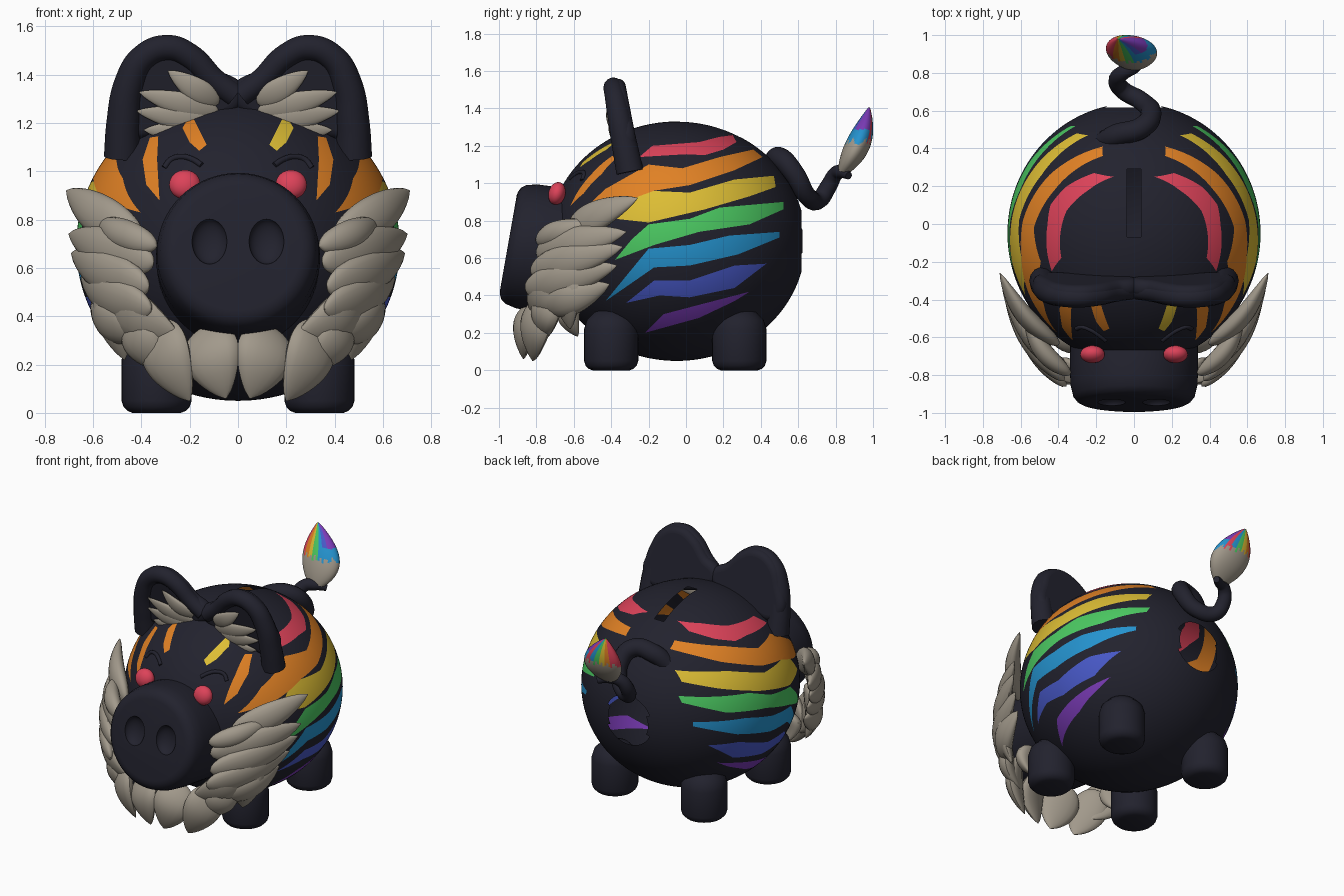
import bpy, bmesh
from math import sin, cos, pi, radians, hypot, sqrt
from mathutils import Vector, Matrix

if "Cube" in bpy.data.objects:
    bpy.data.objects.remove(bpy.data.objects["Cube"], do_unlink=True)


def make_material(name, rgb):
    mat = bpy.data.materials.new(name)
    mat.use_nodes = True
    mat.diffuse_color = (*rgb, 1)
    shader = mat.node_tree.nodes["Principled BSDF"]
    shader.inputs["Base Color"].default_value = (*rgb, 1)
    shader.inputs["Roughness"].default_value = 0.7
    return mat


COLOURS = dict(charcoal=(.016, .016, .027), beige=(.36, .32, .26), red=(.72, .055, .1),
               orange=(.75, .22, .018), yellow=(.72, .51, .035), green=(.07, .58, .12),
               blue=(.018, .29, .62), indigo=(.065, .1, .58), purple=(.2, .045, .48))
NAMES = list(COLOURS)
MATS = {name: make_material(name, rgb) for name, rgb in COLOURS.items()}
RAINBOW = NAMES[2:]
CENTRE, RADII = Vector((0, -.05, .69)), Vector((.67, .69, .64))


def activate(obj):
    bpy.ops.object.select_all(action='DESELECT')
    obj.select_set(True)
    bpy.context.view_layer.objects.active = obj


def smooth(obj, angle=40):
    activate(obj)
    bpy.ops.object.shade_smooth_by_angle(angle=radians(angle))


def mesh_object(name, bm, colours):
    mesh = bpy.data.meshes.new(name)
    bm.to_mesh(mesh)
    bm.free()
    obj = bpy.data.objects.new(name, mesh)
    bpy.context.collection.objects.link(obj)
    for colour in colours:
        mesh.materials.append(MATS[colour])
    smooth(obj)
    return obj


def loft(name, rings, colours, sides=24, rule=None):
    """Skin ellipses given as (centre, half axis, half axis)."""
    bm = bmesh.new()
    angles = [2 * pi * i / sides for i in range(sides)]
    loops = [[bm.verts.new(c + u * cos(a) + v * sin(a)) for a in angles] for c, u, v in rings]
    for low, high in zip(loops, loops[1:]):
        for i in range(sides):
            j = (i + 1) % sides
            bm.faces.new((low[i], low[j], high[j], high[i]))
    bm.faces.new(loops[0][::-1])
    bm.faces.new(loops[-1])
    bmesh.ops.recalc_face_normals(bm, faces=bm.faces)
    if rule:
        for face in bm.faces:
            face.material_index = rule(face.calc_center_median())
    return mesh_object(name, bm, colours)


def ellipsoid(name, centre, radii, colour, rotation=0):
    bm = bmesh.new()
    bmesh.ops.create_uvsphere(bm, u_segments=32, v_segments=16, radius=1)
    bm.transform(Matrix.Translation(centre) @ Matrix.Rotation(rotation, 4, 'X') @ Matrix.Diagonal((*radii, 1)))
    return mesh_object(name, bm, [colour])


def curve_object(name, points, colour, radii=None, bevel=.05, plate=0, matrix=Matrix()):
    """Rounded tube along points, or a filled rounded plate."""
    data = bpy.data.curves.new(name, 'CURVE')
    data.dimensions = '2D' if plate else '3D'
    data.bevel_depth, data.bevel_resolution, data.resolution_u = bevel, 5, 10
    data.use_fill_caps = True
    spline = data.splines.new('BEZIER')
    spline.bezier_points.add(len(points) - 1)
    for i, (bp, p) in enumerate(zip(spline.bezier_points, points)):
        bp.co = p
        bp.handle_left_type = bp.handle_right_type = 'AUTO'
        bp.radius = radii[i] if radii else 1
    if plate:
        data.fill_mode, data.extrude = 'BOTH', plate
        spline.use_cyclic_u = True
    data.materials.append(MATS[colour])
    obj = bpy.data.objects.new(name, data)
    obj.matrix_world = matrix
    bpy.context.collection.objects.link(obj)
    activate(obj)
    bpy.ops.object.convert(target='MESH')
    smooth(bpy.context.object)


def tuft(name, root, tip, width, thick, normal, bend=.04):
    """Pointed leaf of fur, bowed away from the surface."""
    root, tip = Vector(root), Vector(tip)
    along = (tip - root).normalized()
    out = (normal - along * normal.dot(along)).normalized()
    side = along.cross(out)
    rings = []
    for i in range(19):
        t = (i / 18) ** 1.3
        size = max(.03, sin(pi * t ** .72) ** .7) if 0 < t < 1 else .03
        centre = root.lerp(tip, t) + out * bend * sin(pi * t)
        rings.append((centre, side * width * size, out * thick * size))
    loft(name, rings, ["beige"], 16)


def inside(poly, x, y):
    hit = False
    for (ax, ay), (bx, by) in zip(poly, poly[1:] + poly[:1]):
        if (ay > y) != (by > y) and x < ax + (bx - ax) * (y - ay) / (by - ay):
            hit = not hit
    return hit


def cut_outline(bm, poly, axes, keep):
    """Slice the faces along each edge of an outline lying in two axes."""
    i, j = axes
    for a, b in zip(poly, poly[1:] + poly[:1]):
        def near(p, margin=.05):
            return (min(a[0], b[0]) - margin < p[i] < max(a[0], b[0]) + margin
                    and min(a[1], b[1]) - margin < p[j] < max(a[1], b[1]) + margin)
        faces = [f for f in bm.faces if near(f.calc_center_median()) and keep(f.calc_center_median())]
        geom = faces + list({e for f in faces for e in f.edges}) + list({v for f in faces for v in f.verts})
        point, normal = Vector(), Vector()
        point[i], point[j] = a
        normal[i], normal[j] = a[1] - b[1], b[0] - a[0]
        bmesh.ops.bisect_plane(bm, geom=geom, dist=1e-5, plane_co=point, plane_no=normal.normalized())


# Flank stripes as (y, z) outlines, in rainbow order
STRIPES = [
    [(-.25, 1.14), (-.18, 1.2), (.07, 1.22), (.18, 1.248), (.25, 1.257), (.27, 1.22), (.2, 1.18),
     (.1, 1.15), (0, 1.155)],
    [(-.58, .83), (-.43, .97), (-.2, 1.1), (-.02, 1.08), (.18, 1.14), (.36, 1.18), (.41, 1.14),
     (.26, 1.07), (.02, .99), (-.17, .96), (-.36, .89)],
    [(-.38, .81), (-.3, .91), (-.2, .96), (.02, .95), (.26, 1.02), (.47, 1.04), (.48, .98),
     (.34, .93), (.1, .86), (-.2, .79)],
    [(-.38, .59), (-.29, .7), (-.2, .78), (.02, .81), (.18, .87), (.52, .9), (.52, .86), (.34, .78),
     (.07, .74), (-.17, .67)],
    [(-.43, .37), (-.2, .65), (.02, .67), (.23, .72), (.5, .74), (.5, .71), (.28, .62), (.02, .56), (-.17, .55)],
    [(-.32, .36), (-.17, .48), (.02, .48), (.26, .56), (.43, .57), (.26, .44), (.02, .39), (-.14, .4)],
    [(-.22, .2), (-.12, .3), (.07, .35), (.34, .42), (.26, .37), (.07, .28)],
]
# Forehead stripes as (x, z) outlines, and the coin slot as (x, y)
BROW = [(.23, 1.18), (.205, 1.22), (.185, 1.22), (.13, 1.11), (.16, 1.085), (.2, 1.12)]
TEMPLE = [(.395, 1.05), (.365, 1.14), (.33, 1.145), (.335, 1.05), (.325, .88), (.38, .945)]
SLOT = [(-.036, -.07), (.036, -.07), (.036, .29), (-.036, .29)]


def on_face(p):
    return p.y < -.2


def on_top(p):
    return p.z > 1


def body_colour(p):
    if on_face(p) and inside(BROW, abs(p.x), p.z):
        return "yellow" if p.x > 0 else "orange"
    if on_face(p) and inside(TEMPLE, abs(p.x), p.z):
        return "orange"
    for colour, outline in zip(RAINBOW, STRIPES):
        if inside(outline, p.y, p.z) and abs(p.x) > .08:
            return colour
    return "charcoal"


# Hollow body with inset stripes, coin slot and rear opening
bm = bmesh.new()
bmesh.ops.create_uvsphere(bm, u_segments=128, v_segments=84, radius=1)
bm.transform(Matrix.Translation(CENTRE) @ Matrix.Diagonal((*RADII, 1)) @ Matrix.Rotation(-pi / 2, 4, 'X'))
for outline in STRIPES:
    cut_outline(bm, outline, (1, 2), lambda p: abs(p.x) > .05)
for outline in (BROW, TEMPLE):
    for s in (1, -1):
        cut_outline(bm, [(x * s, z) for x, z in outline], (0, 2), on_face)
cut_outline(bm, SLOT, (0, 1), on_top)
gone = []
for face in bm.faces:
    p = face.calc_center_median()
    if (on_top(p) and inside(SLOT, p.x, p.y)) or (p.y > 0 and hypot(p.x, p.z - CENTRE.z) < .16):
        gone.append(face)
    face.material_index = NAMES.index(body_colour(p))
bmesh.ops.delete(bm, geom=gone, context='FACES')
mesh_object("body", bm, NAMES)


def front_y(x, z):
    rest = 1 - (x / RADII.x) ** 2 - ((z - CENTRE.z) / RADII.z) ** 2
    return CENTRE.y - RADII.y * sqrt(rest)


# Tilted snout with two nostril dents
TILT = radians(10)
back, up, across = Vector((0, cos(TILT), -sin(TILT))), Vector((0, sin(TILT), cos(TILT))), Vector((1, 0, 0))
nose = Vector((0, -.95, .68))
profile = [(0, .26), (.004, .28), (.016, .303), (.04, .322), (.1, .336), (.2, .34), (.45, .335)]
snout = loft("snout", [(nose + back * d, across * r, up * r) for d, r in profile], ["charcoal"], 64)
for s in (-1, 1):
    cutter = ellipsoid("nostril_cutter", nose + Vector((.118 * s, 0, .03)), (.073, .05, .095), "charcoal", -TILT)
    cutter.hide_render = True
    mod = snout.modifiers.new("nostril", 'BOOLEAN')
    mod.operation, mod.object = 'DIFFERENCE', cutter
    activate(snout)
    bpy.ops.object.modifier_apply(modifier=mod.name)
    bpy.data.objects.remove(cutter, do_unlink=True)
smooth(snout, 35)

# Paired parts: legs, cheeks, eyes, ears, ruff
LEG = [(0, .1), (.008, .12), (.025, .137), (.05, .145), (.22, .145), (.27, .13), (.31, .09), (.33, .03)]
RIM = [(.48, .0), (.475, .14), (.45, .31), (.39, .42), (.29, .46), (.2, .425), (.1, .325), (.015, .26)]
EAR_FUR = [(.29, .37), (.41, .28), (.42, .2), (.39, .12)]
RUFF = [  # root, tip, half width
    ((.4, -.64, .72), (.71, -.26, .92), .09),
    ((.34, -.8, .69), (.58, -.47, .79), .065),
    ((.35, -.8, .62), (.7, -.32, .74), .095),
    ((.37, -.83, .52), (.69, -.34, .66), .095),
    ((.36, -.86, .43), (.65, -.37, .56), .095),
    ((.42, -.76, .34), (.6, -.41, .46), .09),
    ((.5, -.6, .6), (.47, -.62, .22), .11),
    ((.52, -.66, .49), (.24, -.83, .31), .11),
    ((.44, -.7, .42), (.29, -.76, .17), .1),
    ((.33, -.74, .38), (.2, -.82, .05), .12),
    ((.33, -.6, .38), (.36, -.58, .18), .09),
    ((.13, -.79, .36), (.05, -.87, .06), .125),
]
ear_matrix = Matrix.Translation((0, -.3, 1.06)) @ Matrix.Rotation(radians(101), 4, 'X')
ear_front = ear_matrix.to_3x3() @ Vector((0, 0, 1))
for s, tag in ((1, "left"), (-1, "right")):
    for y, place in ((-.4, "front"), (.285, "rear")):
        rings = [(Vector((.337 * s, y, z)), across * r, Vector((0, r, 0))) for z, r in LEG]
        loft(f"{tag}_{place}_leg", rings, ["charcoal"], 32)
    ellipsoid(f"{tag}_cheek", (.22 * s, -.69, .945), (.065, .045, .062), "red", radians(-15))
    lid = [(.305, 1.015), (.275, 1.05), (.23, 1.06), (.19, 1.05), (.15, 1.025)]
    curve_object(f"{tag}_eye", [(x * s, front_y(x, z), z) for x, z in lid], "charcoal", bevel=.012)

    rim = [(x * s, h, 0) for x, h in RIM]
    curve_object(f"{tag}_ear_rim", rim, "charcoal", [1.5, 1.4, 1.25, 1.12, 1.08, 1.05, 1, 1], matrix=ear_matrix)
    shell = [(x * s, h, 0) for x, h in RIM[1:] + [(.08, .2), (.3, .14)]]
    curve_object(f"{tag}_ear_shell", shell, "charcoal", bevel=.042, plate=.004,
                 matrix=ear_matrix @ Matrix.Translation((0, 0, -.02)))
    for i, (x, h) in enumerate(EAR_FUR):
        root = ear_matrix @ Vector((.08 * s, .23 - .04 * i, .025))
        tuft(f"{tag}_ear_fur_{i}", root, ear_matrix @ Vector((x * s, h, .035)), .052, .02, ear_front, .02)

    for i, (root, tip, width) in enumerate(RUFF):
        a, b = [Vector((p[0] * s, p[1], p[2])) for p in (root, tip)]
        tuft(f"{tag}_ruff_{i}", a, b, width, .05, (a + b) / 2 - CENTRE)

# Curly tail
TAIL = [(-.17, .43, 1.04), (-.09, .47, 1.11), (.04, .51, 1.13), (.09, .58, 1.05), (.04, .65, .93),
        (-.06, .71, .91), (-.09, .76, .98), (-.06, .8, 1.05), (0, .83, 1.06), (.06, .87, 1.04)]
curve_object("tail", TAIL, "charcoal", [1.1, 1.2, 1.15, 1.1, 1, .95, .9, .8, .7, .4])


# Flat brush on the tail, beige below and rainbow wedges above
def brush_half_width(t):
    return .008 + .125 * sin(pi * (.08 + .92 * t) ** .85) ** .9 if t < 1 else .008


def brush_axis(t):
    return Vector((-.08 * t * t, .84 + .22 * t - .08 * t * t, 1.06 + .345 * t))


def brush_colour(p):
    t = max(0, min(.99, (p.z - 1.06) / .345))
    offset = p - brush_axis(t)
    wedge = max(-.99, min(.99, offset.x / brush_half_width(t)))
    if t < .48 + .05 * cos(wedge * 7 * pi):
        return NAMES.index("beige")
    band = int((wedge + 1) / 2 * 7)
    if band == 5 and offset.y > 0:
        return NAMES.index("red")
    return NAMES.index("blue" if band > 4 and t < .66 else RAINBOW[band])


steps = [i / 40 for i in range(41)]
loft("tail_brush", [(brush_axis(t), across * brush_half_width(t),
                     Vector((0, .47 * brush_half_width(t), -.15 * brush_half_width(t)))) for t in steps],
     NAMES, 56, brush_colour)
